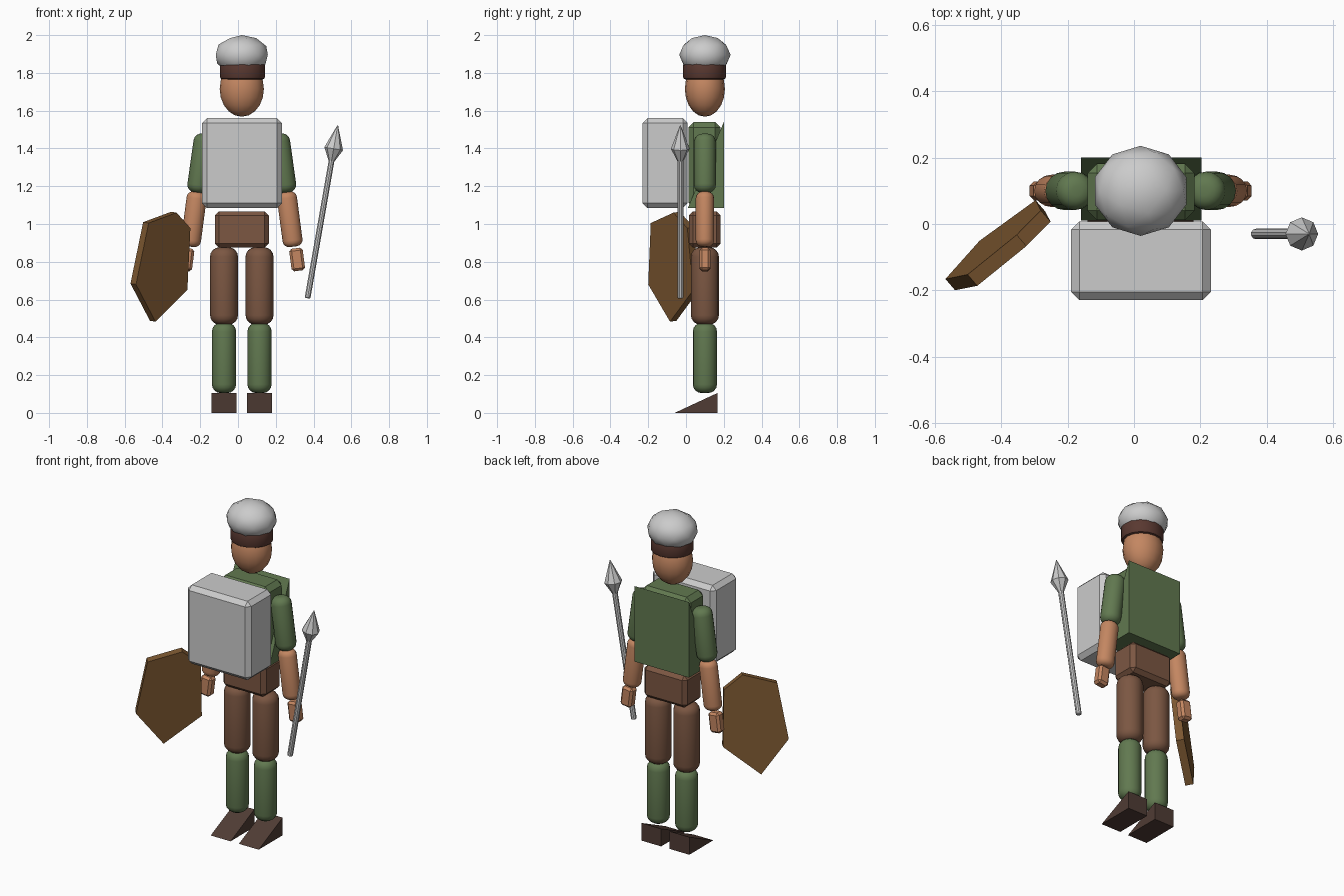
import bpy, bmesh, math
from mathutils import Vector, Matrix

if "Cube" in bpy.data.objects:
    bpy.data.objects.remove(bpy.data.objects["Cube"])

CX, CY = 0.02, 0.10          # body axis


def material(name, rgb):
    m = bpy.data.materials.new(name)
    m.diffuse_color = (*rgb, 1)
    m.use_nodes = True
    m.node_tree.nodes["Principled BSDF"].inputs["Base Color"].default_value = m.diffuse_color
    return m


SKIN = material("skin", (0.55, 0.24, 0.12))
GREEN = material("green_cloth", (0.12, 0.19, 0.08))
BROWN = material("brown_cloth", (0.20, 0.095, 0.055))
WOOD = material("wood", (0.20, 0.095, 0.03))
LEATHER = material("dark_leather", (0.08, 0.045, 0.035))
BAND = material("band_leather", (0.10, 0.04, 0.03))


def finish(name, bm, mat=None, smooth=False):
    bmesh.ops.recalc_face_normals(bm, faces=bm.faces[:])
    me = bpy.data.meshes.new(name)
    bm.to_mesh(me)
    bm.free()
    if smooth:
        for p in me.polygons:
            p.use_smooth = True
        me.set_sharp_from_angle(angle=math.radians(35))
    if mat:
        me.materials.append(mat)
    ob = bpy.data.objects.new(name, me)
    bpy.context.collection.objects.link(ob)
    return ob


def box(name, lo, hi, bevel, mat=None, tilt=0):
    lo, hi = Vector(lo), Vector(hi)
    bm = bmesh.new()
    bmesh.ops.create_cube(bm, size=1)
    bmesh.ops.scale(bm, vec=hi - lo, verts=bm.verts[:])
    bmesh.ops.bevel(bm, geom=bm.edges[:], offset=bevel, segments=1, affect='EDGES')
    bm.transform(Matrix.Translation((lo + hi) / 2) @ Matrix.Rotation(tilt, 4, 'Y'))
    return finish(name, bm, mat)


def rod(name, a, b, r, bevel, mat=None, sides=16, segs=4, depth=1.0):
    """Round bar from a to b with rounded ends."""
    a, b = Vector(a), Vector(b)
    bm = bmesh.new()
    bmesh.ops.create_cone(bm, cap_ends=True, segments=sides, radius1=r, radius2=r,
                          depth=(b - a).length)
    rim = [e for e in bm.edges if abs(e.verts[0].co.z - e.verts[1].co.z) < 1e-5]
    bmesh.ops.bevel(bm, geom=rim, offset=bevel, segments=segs, profile=0.5, affect='EDGES')
    rot = Vector((0, 0, 1)).rotation_difference(b - a).to_matrix().to_4x4()
    bm.transform(Matrix.Translation((a + b) / 2) @ rot @ Matrix.Diagonal((1, depth, 1, 1)))
    return finish(name, bm, mat, True)


def prism(name, front, offset, mat=None):
    """Flat polygon pushed along an offset."""
    bm = bmesh.new()
    f = bm.faces.new([bm.verts.new(p) for p in front])
    new = bmesh.ops.extrude_face_region(bm, geom=[f], use_keep_orig=True)["geom"]
    bmesh.ops.translate(bm, vec=offset,
                        verts=[v for v in new if isinstance(v, bmesh.types.BMVert)])
    return finish(name, bm, mat)


def wedge(name, x0, x1, y0, y1, z0, z1, mat):
    return prism(name, [(x0, y0, z0), (x0, y1, z0), (x0, y1, z1)], (x1 - x0, 0, 0), mat)


# head
bm = bmesh.new()
bmesh.ops.create_uvsphere(bm, u_segments=16, v_segments=10, radius=1)
bm.transform(Matrix.Translation((CX, CY, 1.715)) @ Matrix.Diagonal((0.117, 0.106, 0.147, 1)))
finish("head", bm, SKIN, True)

# head band
rod("head_band", (CX + .004, CY - .002, 1.765), (CX + .004, CY - .002, 1.855), 0.12, 0.015,
    BAND, segs=2, depth=0.95)

# helmet: low-poly dome with a flat underside
bm = bmesh.new()
bmesh.ops.create_icosphere(bm, subdivisions=2, radius=1)
bm.transform(Matrix.Translation((CX, CY, 1.895)) @ Matrix.Diagonal((0.145, 0.136, 0.105, 1)))
bmesh.ops.bisect_plane(bm, geom=bm.verts[:] + bm.edges[:] + bm.faces[:],
                       plane_co=(0, 0, 1.838), plane_no=(0, 0, -1), clear_outer=True)
bmesh.ops.holes_fill(bm, edges=[e for e in bm.edges if e.is_boundary])
finish("helmet", bm, None, True)

# trunk
box("chest_plate", (-0.19, -0.23, 1.085), (0.232, 0.008, 1.56), 0.025)
box("torso", (-0.14, 0.012, 1.085), (0.182, 0.182, 1.54), 0.028, GREEN)
wedge("back_wedge", -0.16, 0.204, 0.01, 0.20, 1.085, 1.54, GREEN)
box("pelvis", (-0.123, 0.015, 0.875), (0.163, 0.183, 1.067), 0.022, BROWN)

# limbs, mirrored about the body axis
for side, s in (("right", -1), ("left", 1)):
    def at(dx, z):
        return (CX + s * dx, CY, z)
    rod(side + "_thigh", at(0.094, 0.467), at(0.094, 0.877), 0.074, 0.05, BROWN)
    rod(side + "_shin", at(0.094, 0.105), at(0.094, 0.477), 0.064, 0.046, GREEN)
    x = CX + s * 0.094
    wedge(side + "_shoe", x - 0.066, x + 0.066, -0.06, 0.168, 0, 0.106, LEATHER)
    rod(side + "_upper_arm", at(0.192, 1.477), at(0.236, 1.165), 0.058, 0.042, GREEN)
    rod(side + "_forearm", at(0.235, 1.17), at(0.273, 0.88), 0.053, 0.034, SKIN, depth=0.92)
    hx = CX + s * 0.293
    box(side + "_hand", (hx - 0.036, CY - 0.029, 0.752), (hx + 0.036, CY + 0.029, 0.872),
        0.013, SKIN, -s * 0.13)

# spear
butt, tip = Vector((0.368, -0.03, 0.607)), Vector((0.528, -0.03, 1.522))
rod("spear_shaft", butt, butt.lerp(tip, 0.82), 0.016, 0.004, sides=10, segs=1)
bm = bmesh.new()
profile = [(0.014, 0.79), (0.05, 0.865), (0.002, 1.0)]     # radius, share of length
L = (tip - butt).length
vs = [bm.verts.new((r, 0, t * L)) for r, t in profile]
edges = [bm.edges.new(p) for p in zip(vs, vs[1:])]
bmesh.ops.spin(bm, geom=vs + edges, axis=(0, 0, 1), cent=(0, 0, 0),
               angle=math.tau, steps=8, use_duplicate=False)
bmesh.ops.remove_doubles(bm, verts=bm.verts[:], dist=1e-4)
bmesh.ops.holes_fill(bm, edges=[e for e in bm.edges if e.is_boundary])
rot = Vector((0, 0, 1)).rotation_difference(tip - butt).to_matrix().to_4x4()
bm.transform(Matrix.Translation(butt) @ rot)
finish("spear_head", bm, None, True)

# shield: six-sided slab leaning in a slanted plane
outline = [(-0.325, 1.06), (-0.252, 0.978), (-0.268, 0.65),
           (-0.437, 0.483), (-0.54, 0.68), (-0.473, 1.005)]
front = [(x, -0.2 + 0.86 * (x + 0.54) - 0.136 * (z - 0.68), z) for x, z in outline]
prism("shield", front, Vector((-0.86, 1, 0.136)).normalized() * 0.045, WOOD)
